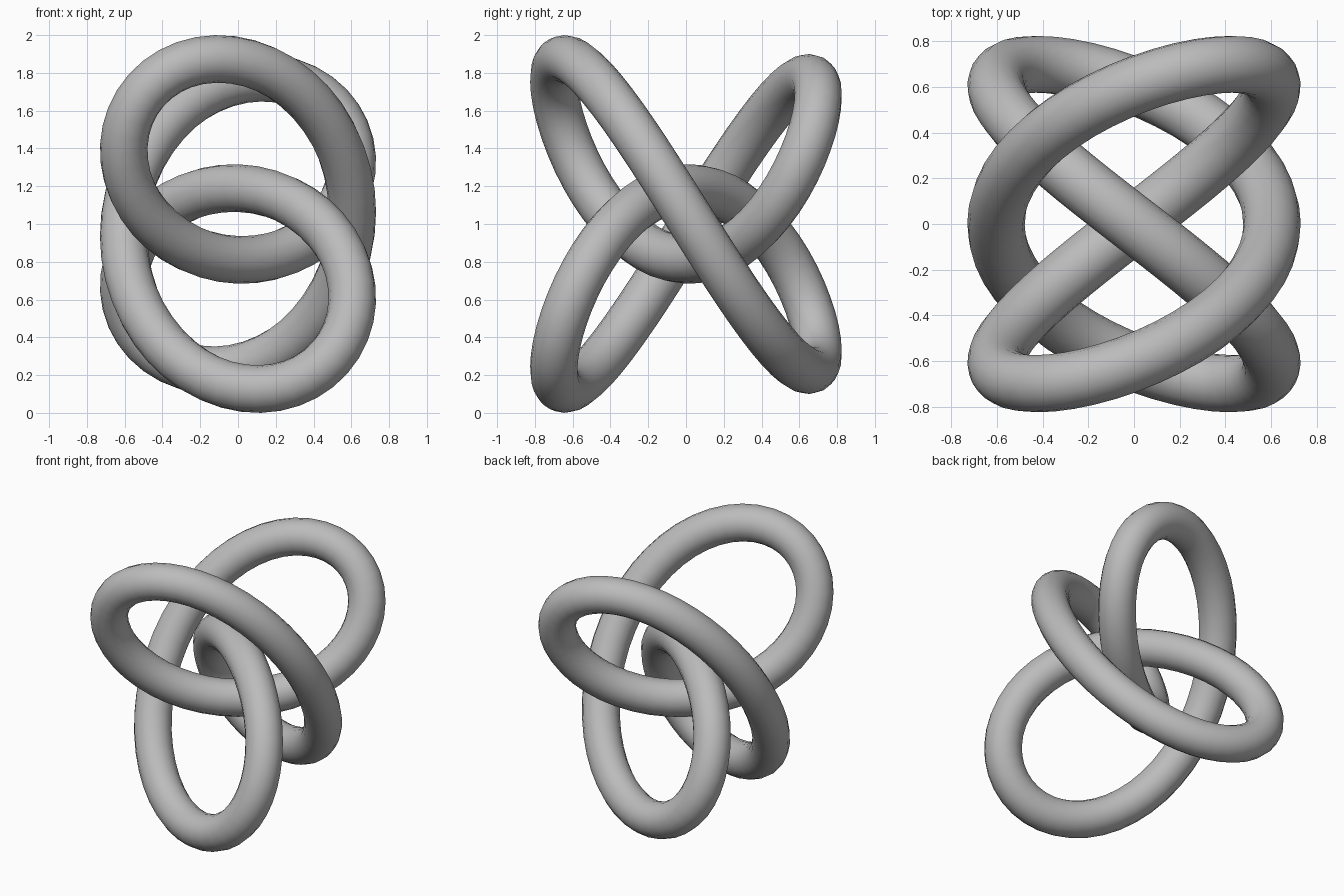
import bpy
from math import sin, cos, tau

cube = bpy.data.objects.get("Cube")
if cube:
    bpy.data.objects.remove(cube, do_unlink=True)

# Colour
grey = bpy.data.materials.new("plain grey")
grey.use_nodes = True
colour = (0.5, 0.5, 0.5, 1)
grey.diffuse_color = colour
grey.node_tree.nodes["Principled BSDF"].inputs["Base Color"].default_value = colour


# Centre line of the closed knot
def knot_point(t):
    return (0.605 * sin(3 * t),
            -0.7 * sin(2 * t),
            1 - 0.415 * cos(t) - 0.06 * sin(t) + 0.605 * cos(3 * t))


# Round tube swept along the centre line
STEPS = 128
path = bpy.data.curves.new("knot_tube", "CURVE")
path.dimensions = "3D"
path.bevel_depth = 0.126
path.bevel_resolution = 6
spline = path.splines.new("POLY")
spline.points.add(STEPS - 1)
for i, point in enumerate(spline.points):
    point.co = (*knot_point(tau * i / STEPS), 1)
spline.use_cyclic_u = True
spline.use_smooth = True
path.materials.append(grey)

knot = bpy.data.objects.new("knot_tube", path)
bpy.context.collection.objects.link(knot)

# Turn the swept curve into a smooth mesh
bpy.ops.object.select_all(action="DESELECT")
knot.select_set(True)
bpy.context.view_layer.objects.active = knot
bpy.ops.object.convert(target="MESH")
bpy.ops.object.shade_smooth()
